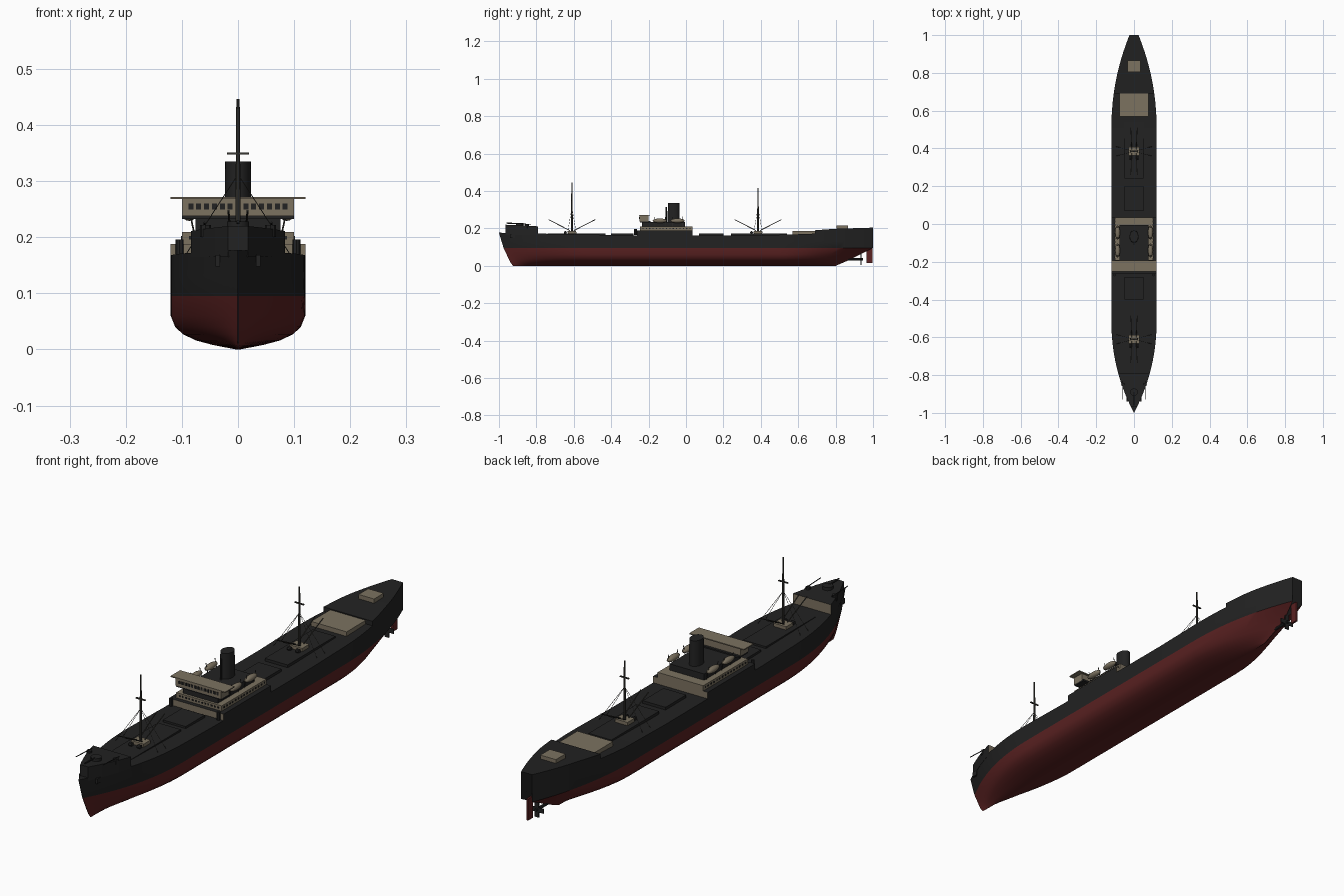
import bpy, bmesh, math
from mathutils import Vector

cube = bpy.data.objects.get("Cube")
if cube:
    bpy.data.objects.remove(cube, do_unlink=True)


def material(name, rgb):
    m = bpy.data.materials.new(name)
    m.use_nodes = True
    m.diffuse_color = (*rgb, 1)
    m.node_tree.nodes["Principled BSDF"].inputs["Base Color"].default_value = (*rgb, 1)
    return m


BLACK = material("hull_black", (0.016, 0.016, 0.016))
RED = material("bottom_red", (0.10, 0.015, 0.015))
BEIGE = material("deckhouse_beige", (0.20, 0.168, 0.118))
GREY = material("rigging_grey", (0.04, 0.038, 0.032))


def finish(name, bm, *mats, smooth=False):
    bmesh.ops.recalc_face_normals(bm, faces=bm.faces)
    mesh = bpy.data.meshes.new(name)
    bm.to_mesh(mesh)
    bm.free()
    for m in mats:
        mesh.materials.append(m)
    obj = bpy.data.objects.new(name, mesh)
    bpy.context.collection.objects.link(obj)
    if smooth:
        bpy.ops.object.select_all(action='DESELECT')
        obj.select_set(True)
        bpy.context.view_layer.objects.active = obj
        bpy.ops.object.shade_smooth_by_angle(angle=math.radians(35))
    return obj


def box(name, x, y, z, mat, ends=None):
    """Box from (min, max) ranges; ends colours the fore and aft faces."""
    bm = bmesh.new()
    bmesh.ops.create_cube(bm, size=1)
    for v in bm.verts:
        v.co = [lo + (c + 0.5) * (hi - lo) for c, (lo, hi) in zip(v.co, (x, y, z))]
    bm.normal_update()
    if ends:
        for f in bm.faces:
            f.material_index = int(abs(f.normal.y) > 0.9)
    return finish(name, bm, mat, *([ends] if ends else []))


def rod(name, a, b, r, mat, r2=None, sides=8):
    a, b = Vector(a), Vector(b)
    bm = bmesh.new()
    bmesh.ops.create_cone(bm, cap_ends=True, segments=sides, radius1=r,
                          radius2=r if r2 is None else r2, depth=(b - a).length)
    obj = finish(name, bm, mat, smooth=True)
    obj.location = (a + b) / 2
    obj.rotation_euler = (b - a).to_track_quat('Z', 'Y').to_euler()
    return obj


def lerp(table, x):
    for (a, fa), (b, fb) in zip(table, table[1:]):
        if x <= b:
            return fa + (fb - fa) * max(0, (x - a) / (b - a))
    return table[-1][1]


# Hull lines: stem and stern profiles, bilge curve, sheer
STEM = [(0, -0.925), (0.02, -0.94), (0.095, -0.975), (0.175, -1)]
STERN = [(0, 0.80), (0.03, 0.87), (0.07, 0.95), (0.095, 1)]
BILGE = [(0, 0.004), (0.008, 0.045), (0.016, 0.075), (0.027, 0.098), (0.04, 0.112), (0.06, 0.12)]
SHEER = [(-1, 0.177), (-0.78, 0.172), (-0.3, 0.163), (0.3, 0.162), (0.55, 0.167), (0.69, 0.172)]
POOP = [(0.69, 0.19), (0.8, 0.198), (1, 0.204)]


def half_width(y, z):
    """Half beam for a station on the deck outline, finer towards the keel."""
    k = min(1, z / 0.095)
    if y < -0.5:
        f = 1 - (-(y + 0.5) / 0.5) ** (1.5 + 0.7 * k)
    elif y > 0.5:
        tip = 0.2 * max(0, (k - 0.6) / 0.4)
        f = tip + (1 - tip) * (1 - ((y - 0.5) / 0.5) ** (1.6 + 0.5 * k))
    else:
        f = 1
    return lerp(BILGE, z) * max(f, 0.008)


def hull_point(y, z):
    if y < -0.5:
        yy = -0.5 - (y + 0.5) / 0.5 * (0.5 + lerp(STEM, z))
    elif y > 0.5:
        yy = 0.5 + (y - 0.5) / 0.5 * (lerp(STERN, z) - 0.5)
    else:
        yy = y
    return half_width(y, z), yy, z


# Hull
stations = [(-1 + i * 0.025, False) for i in range(21)]
stations += [(-0.3, False), (0, False), (0.3, False), (0.5, False), (0.55, False), (0.6, False),
             (0.65, False), (0.69, False), (0.69, True)]
stations += [(0.69 + i * 0.031, True) for i in range(1, 11)]
levels = [z for z, _ in BILGE] + [0.095, 0.13]
bm = bmesh.new()
rings = []
for y, raised in stations:
    side = [hull_point(y, z) for z in levels]
    side.append(hull_point(y, lerp(POOP if raised else SHEER, y)))
    loop = [(-x, v, z) for x, v, z in reversed(side)] + side
    rings.append([bm.verts.new(c) for c in loop])
for a, b in zip(rings, rings[1:]):
    for i in range(len(a)):
        j = (i + 1) % len(a)
        bm.faces.new((a[i], a[j], b[j], b[i]))
bm.faces.new(rings[0])
bm.faces.new(rings[-1])
bmesh.ops.remove_doubles(bm, verts=bm.verts, dist=0.00001)
for f in bm.faces:
    f.material_index = int(f.calc_center_median().z < 0.094)
for f in bm.faces:
    if len(f.verts) > 10:
        f.material_index = 0
finish("hull", bm, BLACK, RED, smooth=True)

# Raised forecastle following the bow outline, pale aft bulkhead
bm = bmesh.new()
ys = [-0.965 + 0.025 * i for i in range(8)]
plan = [(half_width(y, 0.17), y) for y in ys]
plan = [(-x, y) for x, y in plan] + plan[::-1]
base = bm.faces.new([bm.verts.new((x, y, 0.165)) for x, y in plan])
top = bmesh.ops.extrude_face_region(bm, geom=[base])["geom"]
for v in top:
    if isinstance(v, bmesh.types.BMVert):
        v.co.z = 0.211 - 0.05 * (v.co.y + 0.79)
bm.normal_update()
for f in bm.faces:
    f.material_index = int(f.calc_center_median().y > -0.795)
finish("forecastle", bm, BLACK, BEIGE)

# Bow gun and side mounts
rod("gun_base", (0, -0.89, 0.21), (0, -0.89, 0.228), 0.02, BLACK, sides=12)
rod("gun_barrel", (0, -0.89, 0.226), (0, -0.96, 0.228), 0.003, BLACK)
for s, side in ((-1, "right"), (1, "left")):
    rod(side + "_gun_tub", (s * 0.058, -0.85, 0.20), (s * 0.058, -0.85, 0.222), 0.01, BLACK)
    rod(side + "_gun_barrel", (s * 0.06, -0.83, 0.222), (s * 0.06, -0.93, 0.226), 0.0018, BLACK)
    box(side + "_anchor", sorted((s * 0.032, s * 0.04)), (-0.94, -0.915), (0.148, 0.168), BLACK)

# Hatches
for i, (a, b) in enumerate([(-0.74, -0.43), (-0.4, -0.28), (0.07, 0.2), (0.24, 0.54)]):
    box(f"hatch_{i + 1}", (-0.05, 0.05), (a, b), (0.155, 0.173), BLACK)

# Masts with houses, booms and stays
for name, y, top in (("fore", -0.61, 0.446), ("main", 0.385, 0.415)):
    rod(name + "_mast", (0, y, 0.16), (0, y, top), 0.0055, GREY, 0.003)
    box(name + "_mast_house", (-0.028, 0.028), (y - 0.022, y + 0.022), (0.165, 0.186), BEIGE)
    box(name + "_mast_crosstree", (-0.02, 0.02), (y - 0.003, y + 0.003), (0.347, 0.351), GREY)
    for s in (-1, 1):
        for d in (-1, 1):
            rod(name + "_boom", (s * 0.012, y + d * 0.01, 0.188),
                (s * 0.017, y + d * 0.125, 0.247), 0.002, GREY, sides=6)
            rod(name + "_stay", (0, y, 0.312), (s * 0.095, y + d * 0.025, 0.166), 0.0008, GREY, sides=4)
        rod(name + "_winch", (s * 0.012, y - 0.035, 0.178), (s * 0.025, y - 0.035, 0.178), 0.008, BLACK)

# Midship superstructure
box("midship_base", (-0.12, 0.12), (-0.262, 0.035), (0.15, 0.188), BLACK, BEIGE)
box("lower_deckhouse", (-0.1, 0.1), (-0.245, 0.035), (0.185, 0.209), BEIGE)
box("upper_deckhouse", (-0.076, 0.076), (-0.235, -0.005), (0.205, 0.234), BLACK)
box("bridge", (-0.1, 0.1), (-0.248, -0.2), (0.238, 0.268), BEIGE)
box("bridge_floor", (-0.1, 0.1), (-0.245, -0.19), (0.232, 0.239), BLACK)
box("bridge_roof", (-0.12, 0.12), (-0.252, -0.192), (0.268, 0.272), BEIGE)
for i in range(13):
    x = -0.084 + i * 0.014
    box("bridge_window", (x - 0.0045, x + 0.0045), (-0.25, -0.247), (0.249, 0.26), BLACK)
    box("front_porthole", (x - 0.003, x + 0.003), (-0.247, -0.244), (0.196, 0.202), BLACK)
for s, side in ((-1, "right"), (1, "left")):
    for i in range(15):
        y = -0.23 + i * 0.018
        box(side + "_porthole", sorted((s * 0.099, s * 0.102)), (y - 0.003, y + 0.003), (0.196, 0.202), BLACK)
    rod(side + "_vent", (s * 0.104, -0.27, 0.165), (s * 0.104, -0.27, 0.196), 0.007, BLACK)
    # Lifeboats on davits
    for y in (-0.14, -0.045):
        bm = bmesh.new()
        bmesh.ops.create_uvsphere(bm, u_segments=12, v_segments=8, radius=1)
        for v in bm.verts:
            v.co = (s * 0.087 + v.co.x * 0.013, y + v.co.y * 0.038, 0.241 + v.co.z * 0.012)
        finish(side + "_lifeboat", bm, BEIGE, smooth=True)
        for d in (-0.028, 0.028):
            rod(side + "_davit", (s * 0.078, y + d, 0.207), (s * 0.09, y + d, 0.262), 0.0015, GREY, sides=6)

# Funnel
funnel = rod("funnel", (0, -0.066, 0.23), (0, -0.066, 0.335), 0.024, BLACK, 0.023, 24)
funnel.scale.y = 1.35
rod("funnel_pipe", (0, -0.106, 0.23), (0, -0.106, 0.315), 0.004, BLACK)

# Aft houses
box("aft_deckhouse", (-0.078, 0.078), (0.57, 0.692), (0.16, 0.186), BEIGE)
box("poop_house", (-0.034, 0.034), (0.805, 0.865), (0.19, 0.215), BEIGE)

# Rudder and propeller
box("rudder", (-0.004, 0.004), (0.966, 0.996), (0.015, 0.1), RED)
rod("propeller_shaft", (0, 0.85, 0.035), (0, 0.945, 0.035), 0.006, BLACK)
for i in range(4):
    a = math.pi / 2 * i
    blade = box("propeller_blade", (-0.009, 0.009), (-0.002, 0.002), (0.003, 0.03), BLACK)
    blade.location = (0, 0.935, 0.035)
    blade.rotation_euler = (0, a, 0)
